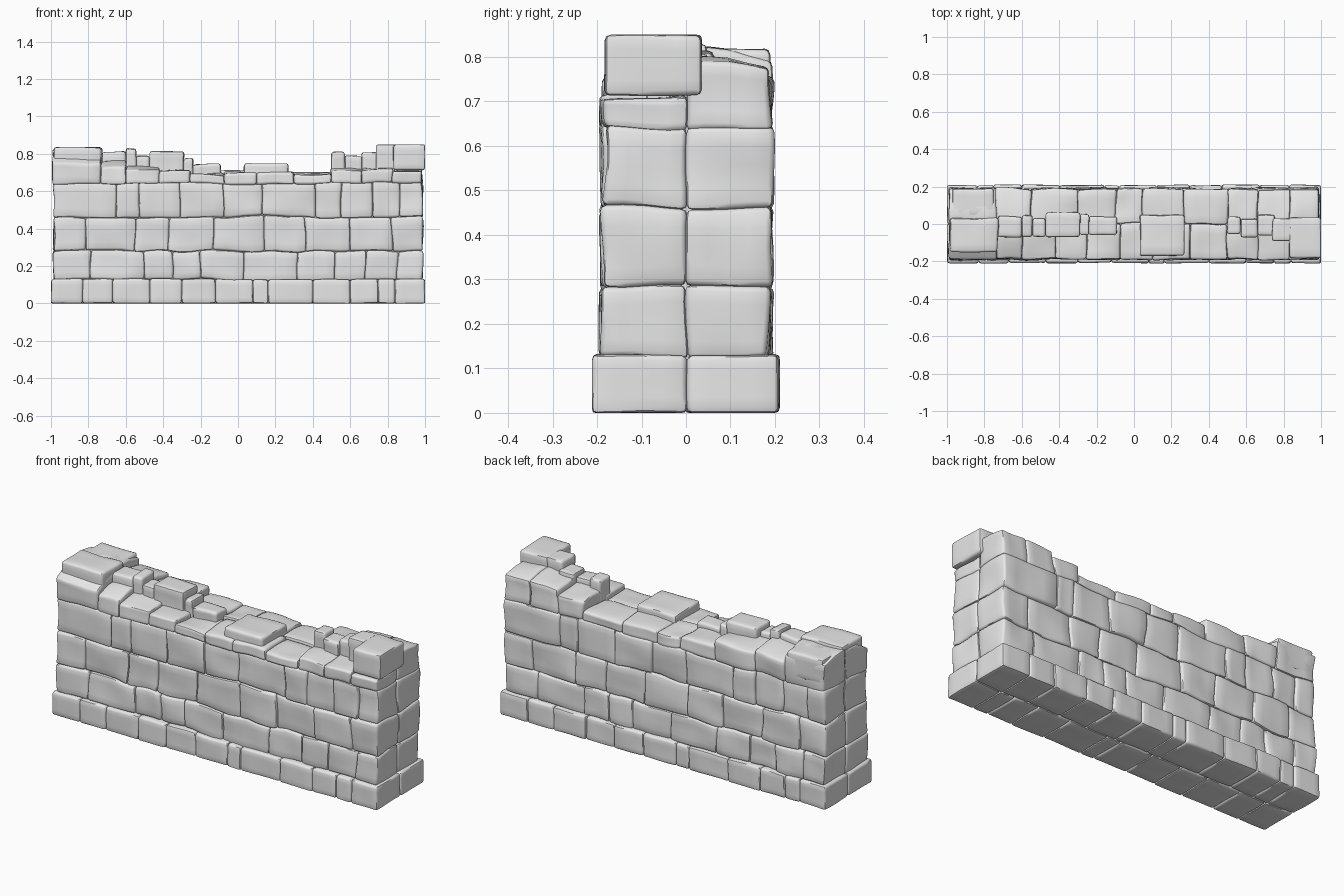
import bpy
import bmesh
import random
from mathutils import Vector, noise

random.seed(7)
default_cube = bpy.data.objects.get("Cube")
if default_cube:
    bpy.data.objects.remove(default_cube)

# One plain grey for all the masonry
grey = (0.8, 0.8, 0.8, 1)
stone_mat = bpy.data.materials.new("stone grey")
stone_mat.use_nodes = True
stone_mat.diffuse_color = grey
stone_mat.node_tree.nodes["Principled BSDF"].inputs["Base Color"].default_value = grey


def clamp(value, limit):
    return max(-limit, min(limit, value))


def stone(name, x0, x1, y0, y1, z0, z1, wear=0.01, depth_limit=0.2, bevel=0.012):
    """Rounded block whose surface undulates; neighbours share the same waves."""
    low, high = Vector((x0, y0, z0)), Vector((x1, y1, z1))
    bm = bmesh.new()
    bmesh.ops.create_cube(bm, size=1)
    for v in bm.verts:
        v.co = (low + high) / 2 + v.co * (high - low)
    bmesh.ops.subdivide_edges(bm, edges=bm.edges[:], cuts=3, use_grid_fill=True)
    rims = [e for e in bm.edges if e.calc_face_angle(0) > 1]
    bmesh.ops.bevel(bm, geom=rims, offset=bevel, segments=2, profile=0.5,
                    affect='EDGES', clamp_overlap=True)
    for v in bm.verts:
        v.co += noise.noise_vector(v.co * 7) * wear
        v.co.x = clamp(v.co.x, 1)
        v.co.y = clamp(v.co.y, depth_limit)
        v.co.z = max(0, min(0.85, v.co.z))
    mesh = bpy.data.meshes.new(name)
    bm.to_mesh(mesh)
    bm.free()
    mesh.shade_smooth()
    mesh.set_sharp_from_angle(angle=0.8)
    mesh.materials.append(stone_mat)
    obj = bpy.data.objects.new(name, mesh)
    bpy.context.collection.objects.link(obj)
    return obj


def course(name, z0, z1, seams, end, depth, wear, limit):
    """A front row and a back row of blocks; the back repeats the seams reversed."""
    joints = [-end] + seams + [end]
    for side, row in (("front", joints), ("back", [-x for x in reversed(joints)])):
        for x0, x1 in zip(row, row[1:]):
            face = depth - random.uniform(0, wear)
            y0, y1 = (-face, 0) if side == "front" else (0, face)
            stone(f"{side}_{name}_stone", x0, x1, y0, y1, z0, z1, wear, limit)


# Rubble core closing the joints
stone("wall_core", -0.96, 0.96, -0.165, 0.165, 0.02, 0.67, 0.003)

# Projecting footing
course("footing", 0, 0.13, [-0.83, -0.67, -0.47, -0.3, -0.12, 0.08, 0.16, 0.4, 0.6, 0.75, 0.84],
       1, 0.211, 0.005, 0.211)

# Coursed wall
courses = [
    ("lower", 0.125, 0.28, [-0.79, -0.5, -0.35, -0.2, 0.03, 0.32, 0.52, 0.68, 0.85]),
    ("middle", 0.28, 0.46, [-0.82, -0.55, -0.37, -0.13, 0.14, 0.36, 0.6, 0.82]),
    ("upper", 0.46, 0.645, [-0.65, -0.53, -0.31, -0.08, 0.13, 0.42, 0.55, 0.72, 0.87]),
]
for name, z0, z1, seams in courses:
    course(name, z0, z1, seams, 0.985, 0.193, 0.013, 0.2)

# Broken top course: right-hand edge and height of each stone
front_tops = [(-0.73, 0.81), (-0.6, 0.76), (-0.42, 0.73), (-0.25, 0.715), (-0.07, 0.69),
              (0.1, 0.7), (0.3, 0.7), (0.5, 0.69), (0.66, 0.72), (0.83, 0.73), (0.985, 0.71)]
back_tops = [(-0.74, 0.82), (-0.55, 0.78), (-0.3, 0.76), (-0.1, 0.72), (0.05, 0.71),
             (0.27, 0.71), (0.5, 0.7), (0.66, 0.76), (0.83, 0.79), (0.985, 0.79)]
for side, tops in (("front", front_tops), ("back", back_tops)):
    left = -0.985
    for right, top in tops:
        y0, y1 = (-0.188, 0) if side == "front" else (0, 0.188)
        block = stone(f"{side}_top_stone", left, right, y0, y1, 0.64, top, 0.014)
        # Worn outer shoulder on the taller stones
        for v in block.data.vertices:
            over = v.co.z - 0.7
            if over > 0 and abs(v.co.y) > 0.08:
                v.co.z -= over * (abs(v.co.y) - 0.08) * (5 if side == "front" else 2)
        left = right

# Loose capping stones along the middle: left, right, front, back, top
caps = [
    (-0.98, -0.73, -0.15, 0.03, 0.835), (-0.73, -0.6, -0.07, 0.04, 0.81),
    (-0.6, -0.54, -0.07, 0.05, 0.825), (-0.54, -0.47, -0.07, 0.03, 0.79),
    (-0.47, -0.29, -0.07, 0.06, 0.815), (-0.29, -0.24, -0.06, 0.05, 0.78),
    (-0.24, -0.09, -0.06, 0.04, 0.745), (0.03, 0.27, -0.17, 0.05, 0.745),
    (0.5, 0.57, -0.05, 0.04, 0.81), (0.57, 0.66, -0.07, 0.03, 0.79),
    (0.66, 0.75, -0.06, 0.05, 0.81), (0.74, 0.84, -0.09, 0.03, 0.85),
]
for x0, x1, y0, y1, top in caps:
    stone("capping_stone", x0, x1, y0, y1, 0.66, top, 0.007)

# Large end block and its neighbour at the back of the other end
stone("end_block", 0.83, 1, -0.183, 0.035, 0.713, 0.85, 0.004)
stone("back_corner_block", -0.97, -0.75, 0.04, 0.188, 0.68, 0.818, 0.006)
